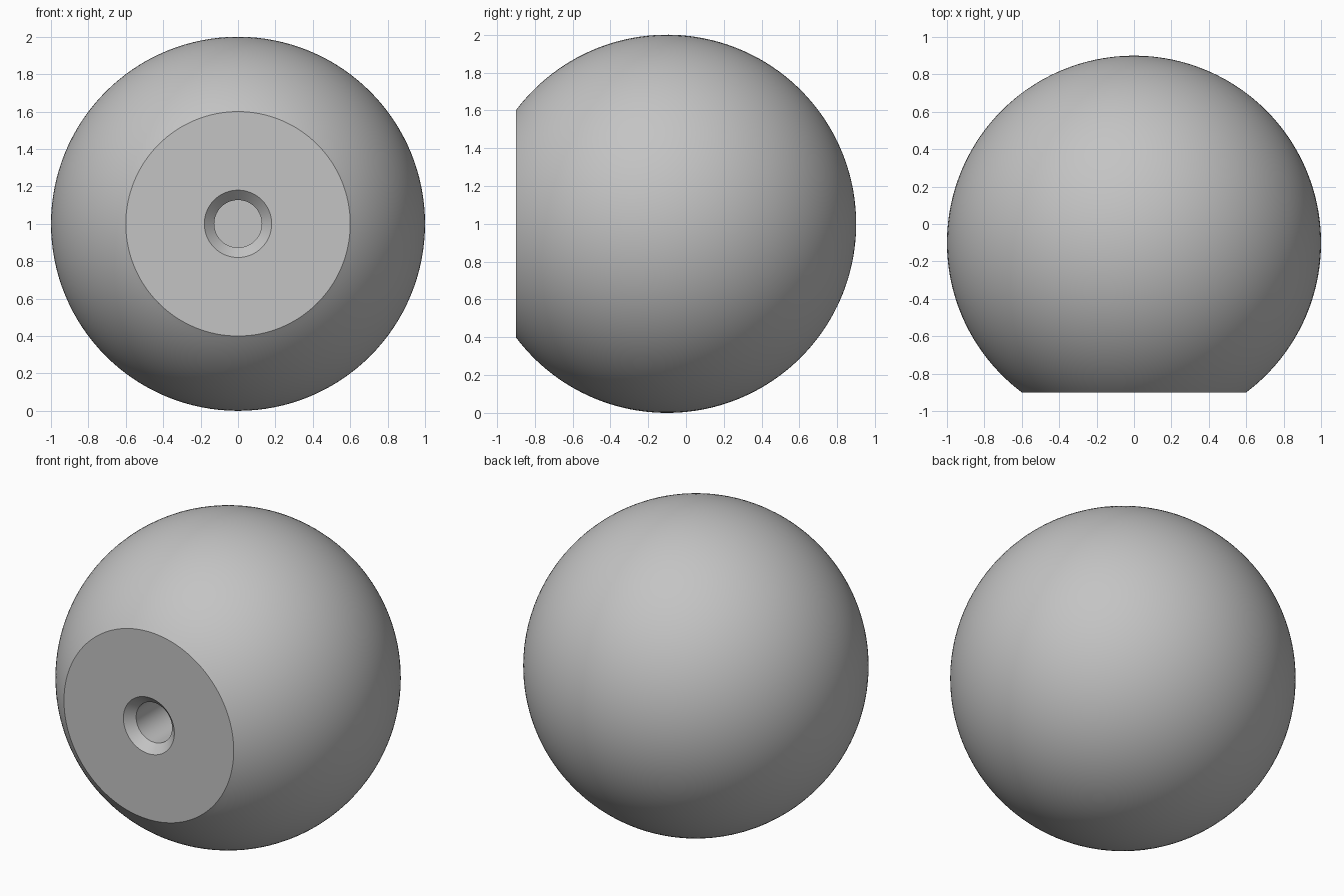
import bpy, bmesh, math
from mathutils import Vector

cube = bpy.data.objects.get("Cube")
if cube:
    bpy.data.objects.remove(cube, do_unlink=True)

RADIUS = 1.0
CENTRE = Vector((0, -0.1, 1))
FLAT_Y = -0.8          # mounting face, relative to the ball centre
FLAT_R = 0.6
SEGMENTS, RINGS = 128, 72

grey = bpy.data.materials.new("plain grey")
grey.use_nodes = True
colour = (0.55, 0.55, 0.55, 1)
grey.diffuse_color = colour
grey.node_tree.nodes["Principled BSDF"].inputs["Base Color"].default_value = colour

# Profile as (radius, y): blind bore, chamfer, flat face, then the ball arc
profile = [(0, 0), (0.127, 0), (0.127, FLAT_Y + 0.053), (0.18, FLAT_Y)]
start = math.atan2(FLAT_R, -FLAT_Y)
for i in range(RINGS + 1):
    a = start + (math.pi - start) * i / RINGS
    profile.append((RADIUS * math.sin(a), -RADIUS * math.cos(a)))

# Revolve the profile about the front-to-back axis
bm = bmesh.new()
verts = [bm.verts.new((r, y, 0)) for r, y in profile]
edges = [bm.edges.new(pair) for pair in zip(verts, verts[1:])]
bmesh.ops.spin(bm, geom=verts + edges, cent=(0, 0, 0), axis=(0, 1, 0),
               angle=math.tau, steps=SEGMENTS, use_merge=False)
bmesh.ops.remove_doubles(bm, verts=bm.verts, dist=0.0005)
bmesh.ops.recalc_face_normals(bm, faces=bm.faces)
if bm.calc_volume(signed=True) < 0:
    bmesh.ops.reverse_faces(bm, faces=bm.faces)
bmesh.ops.translate(bm, verts=bm.verts, vec=CENTRE)

mesh = bpy.data.meshes.new("ball_knob")
bm.to_mesh(mesh)
bm.free()
mesh.materials.append(grey)
knob = bpy.data.objects.new("ball_knob", mesh)
bpy.context.collection.objects.link(knob)

# Smooth ball and bore, crisp rims
bpy.ops.object.select_all(action="DESELECT")
knob.select_set(True)
bpy.context.view_layer.objects.active = knob
bpy.ops.object.shade_smooth_by_angle(angle=math.radians(30))
